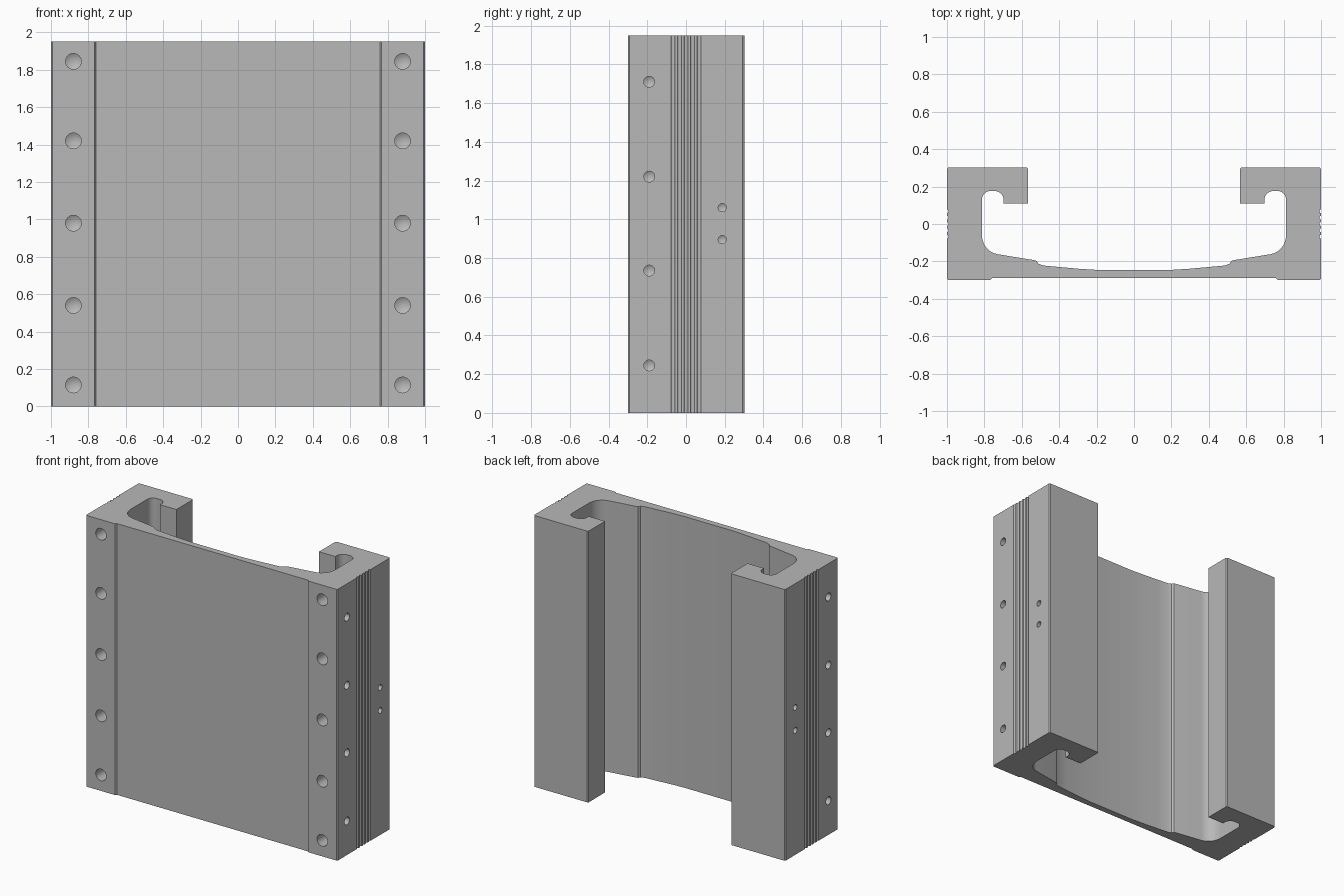
import bpy, bmesh, math
from mathutils import Matrix, Vector

cube = bpy.data.objects.get("Cube")
if cube:
    bpy.data.objects.remove(cube, do_unlink=True)

HEIGHT = 1.95

# Material
grey = bpy.data.materials.new("plain_grey")
grey.use_nodes = True
colour = (0.48, 0.48, 0.48, 1)
grey.diffuse_color = colour
grey.node_tree.nodes["Principled BSDF"].inputs["Base Color"].default_value = colour


def make_object(name, bm):
    mesh = bpy.data.meshes.new(name)
    bmesh.ops.recalc_face_normals(bm, faces=bm.faces)
    bm.to_mesh(mesh)
    bm.free()
    mesh.materials.append(grey)
    obj = bpy.data.objects.new(name, mesh)
    bpy.context.collection.objects.link(obj)
    return obj


def arc(cx, cy, rx, ry, start, end, steps=8):
    angles = [math.radians(start + (end - start) * i / steps) for i in range(steps + 1)]
    return [(cx + rx * math.cos(a), cy + ry * math.sin(a)) for a in angles]


# Half section: front pad and step
half = [(0.76, -0.29), (0.768, -0.3), (0.993, -0.3), (1, -0.293)]
# Row of shallow rounded grooves on the outer side
for i in range(-2, 3):
    half += arc(1, i * 0.034, 0.008, 0.01, 270, 90, 6)
# Outer back corner and hooked lip
half += [(1, 0.293), (0.993, 0.302), (0.574, 0.302), (0.567, 0.295), (0.567, 0.11)]
half += [(0.697, 0.11)]
# Rounded channel inside the hook
half += arc(0.745, 0.128, 0.048, 0.048, 180, 90)
half += arc(0.768, 0.131, 0.045, 0.045, 90, 0)
# Large inner corner, sloped shoulder and dished web
half += arc(0.713, -0.06, 0.1, 0.103, 0, -80)
half += [(0.535, -0.193), (0.52, -0.198), (0.511, -0.212), (0.487, -0.222),
         (0.4, -0.23), (0.3, -0.239), (0.19, -0.246)]
profile = half + [(-x, y) for x, y in reversed(half)]

# Extruded channel body
bm = bmesh.new()
base = bm.faces.new([bm.verts.new((x, y, 0)) for x, y in profile])
extruded = bmesh.ops.extrude_face_region(bm, geom=[base])
moved = [g for g in extruded["geom"] if isinstance(g, bmesh.types.BMVert)]
bmesh.ops.translate(bm, verts=moved, vec=(0, 0, HEIGHT))
body = make_object("channel_body", bm)

# Drill cutters: cylinder with a conical tip
drills = bmesh.new()


def add_drill(position, direction, radius, depth):
    rings = [(radius, -0.05), (radius, depth)]
    turn = Vector(direction).to_track_quat('Z', 'Y').to_matrix().to_4x4()
    place = Matrix.Translation(position) @ turn
    n = 24
    loops = [[drills.verts.new(place @ Vector((r * math.cos(math.tau * i / n),
                                               r * math.sin(math.tau * i / n), z)))
              for i in range(n)] for r, z in rings]
    tip = drills.verts.new(place @ Vector((0, 0, depth + radius * 0.6)))
    drills.faces.new(loops[0])
    for i in range(n):
        j = (i + 1) % n
        drills.faces.new((loops[0][i], loops[0][j], loops[1][j], loops[1][i]))
        drills.faces.new((loops[1][i], loops[1][j], tip))


for side in (-1, 1):
    for z in (0.115, 0.54, 0.98, 1.42, 1.845):
        add_drill((side * 0.88, -0.3, z), (0, 1, 0), 0.042, 0.1)
    for z in (0.245, 0.735, 1.22, 1.71):
        add_drill((side, -0.19, z), (-side, 0, 0), 0.028, 0.08)
    for z in (0.895, 1.06):
        add_drill((side, 0.187, z), (-side, 0, 0), 0.021, 0.07)
cutter = make_object("hole_cutters", drills)
cutter.hide_render = True

# Cut the holes
cut = body.modifiers.new("holes", 'BOOLEAN')
cut.operation = 'DIFFERENCE'
cut.solver = 'EXACT'
cut.object = cutter
bpy.ops.object.select_all(action='DESELECT')
bpy.context.view_layer.objects.active = body
body.select_set(True)
bpy.ops.object.modifier_apply(modifier=cut.name)
bpy.data.objects.remove(cutter, do_unlink=True)
bpy.ops.object.shade_smooth_by_angle(angle=math.radians(25))
